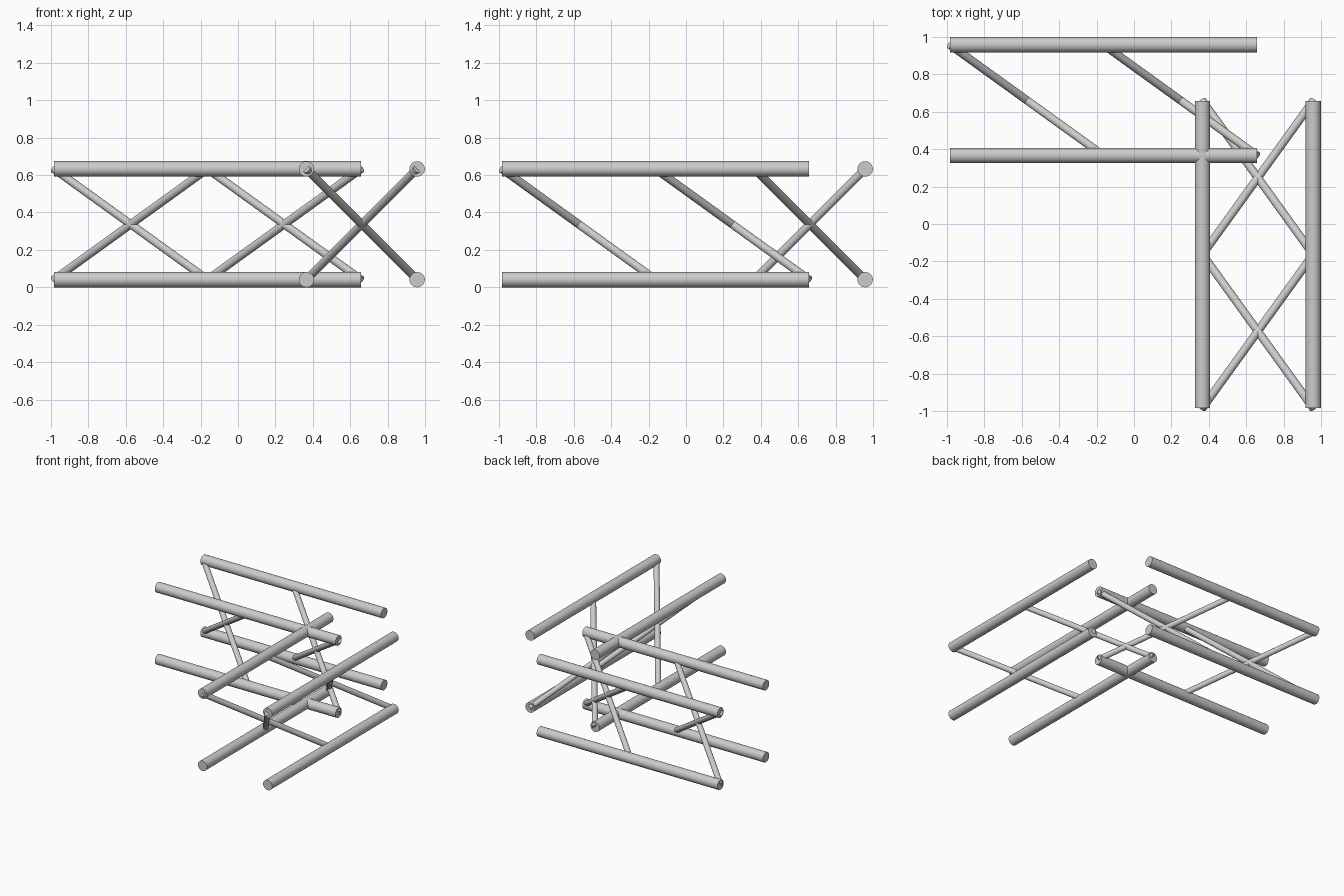
import bpy, math
from mathutils import Vector

if "Cube" in bpy.data.objects:
    bpy.data.objects.remove(bpy.data.objects["Cube"])

CHORD_R, BRACE_R = 0.041, 0.022
START, END = -0.984, 0.658        # chord ends along each truss
MID = (START + END) / 2           # bay division
NEAR, FAR = 0.366, 0.958          # sideways chord positions
LOW, HIGH = 0.041, 0.633          # chord heights


def rod(name, a, b, r):
    """Solid round bar between two points."""
    a, b = Vector(a), Vector(b)
    d = b - a
    bpy.ops.mesh.primitive_cylinder_add(vertices=32, radius=r, depth=d.length,
                                        location=(a + b) / 2)
    ob = bpy.context.object
    ob.name = name
    ob.rotation_euler = d.to_track_quat('Z', 'Y').to_euler()
    bpy.ops.object.shade_smooth_by_angle(angle=math.radians(35))


# Four parallel chords for each of the two crossing trusses
for side in (NEAR, FAR):
    for z in (LOW, HIGH):
        rod("x_truss_chord", (START, side, z), (END, side, z), CHORD_R)
        rod("y_truss_chord", (side, START, z), (side, END, z), CHORD_R)

# Two crossing space diagonals in each bay
for s, e in ((START, MID), (MID, END)):
    for p, q in ((LOW, HIGH), (HIGH, LOW)):
        rod("x_truss_brace", (s, FAR, p), (e, NEAR, q), BRACE_R)
    for p, q in ((NEAR, FAR), (FAR, NEAR)):
        rod("y_truss_brace", (p, s, HIGH), (q, e, LOW), BRACE_R)
